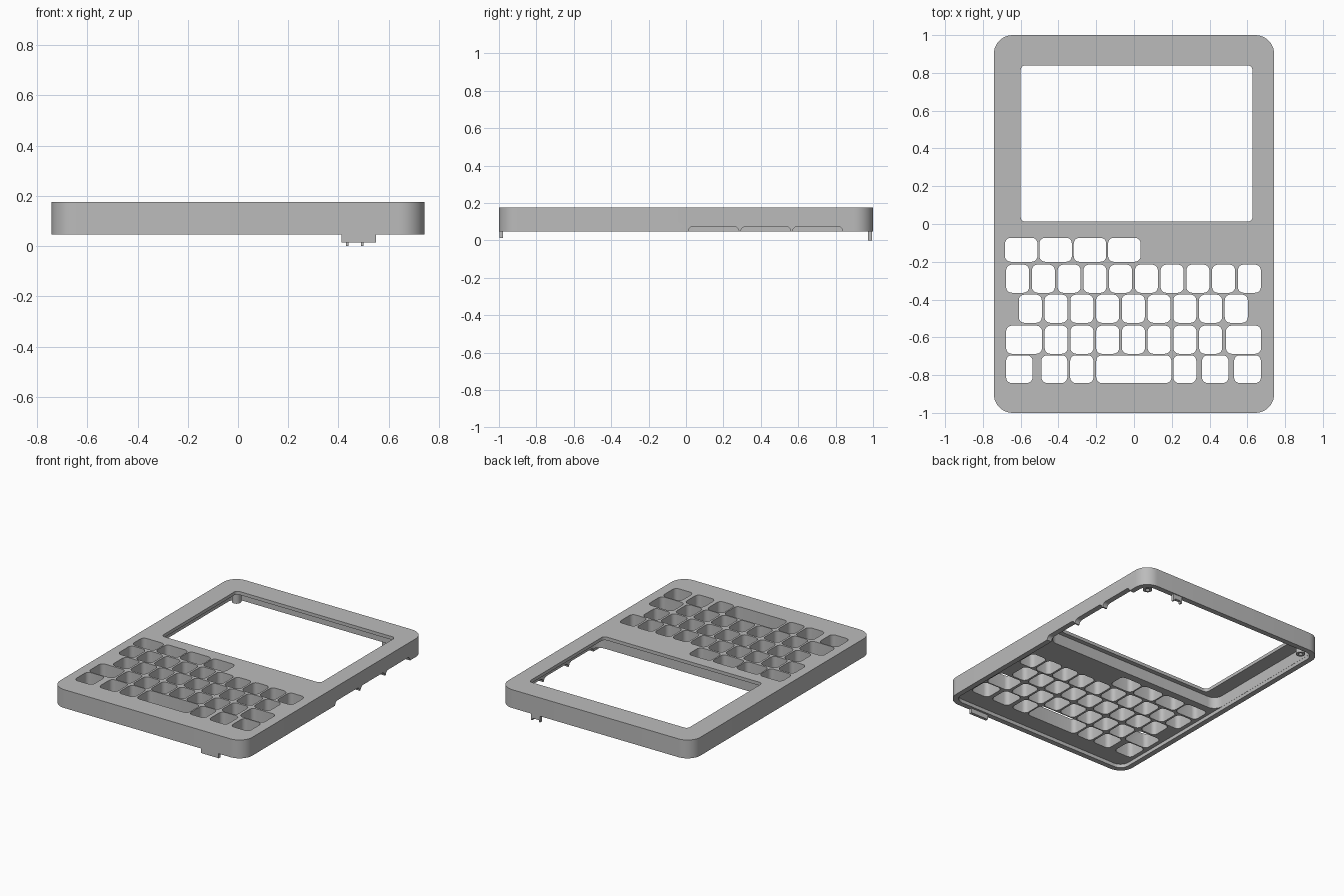
import bpy, bmesh, math
from mathutils import Matrix

cube = bpy.data.objects.get("Cube")
if cube:
    bpy.data.objects.remove(cube, do_unlink=True)

grey = bpy.data.materials.new("grey_plastic")
grey.use_nodes = True
colour = (0.5, 0.5, 0.5, 1)
grey.diffuse_color = colour
grey.node_tree.nodes["Principled BSDF"].inputs["Base Color"].default_value = colour


def add_prism(bm, x0, x1, y0, y1, z0, z1, r, segs=6, edge=0.0):
    """Upright block with rounded corners and an optional rounded top edge."""
    corners = [(x1 - r, y1 - r), (x0 + r, y1 - r), (x0 + r, y0 + r), (x1 - r, y0 + r)]
    ring = []
    for i, (cx, cy) in enumerate(corners):
        for k in range(segs + 1):
            a = math.pi / 2 * (i + k / segs)
            ring.append((cx + r * math.cos(a), cy + r * math.sin(a)))
    low = [bm.verts.new((x, y, z0)) for x, y in ring]
    top = [bm.verts.new((x, y, z1)) for x, y in ring]
    n = len(ring)
    bm.faces.new(low[::-1])
    lid = bm.faces.new(top)
    for i in range(n):
        j = (i + 1) % n
        bm.faces.new((low[i], low[j], top[j], top[i]))
    if edge:
        bmesh.ops.bevel(bm, geom=list(lid.edges), offset=edge, segments=3,
                        profile=0.5, affect='EDGES')


def make(name, bm):
    mesh = bpy.data.meshes.new(name)
    bm.to_mesh(mesh)
    bm.free()
    mesh.materials.append(grey)
    ob = bpy.data.objects.new(name, mesh)
    bpy.context.collection.objects.link(ob)
    return ob


def prisms(name, blocks, **kw):
    bm = bmesh.new()
    for b in blocks:
        add_prism(bm, *b, **kw)
    return make(name, bm)


def box(name, x0, x1, y0, y1, z0, z1):
    bm = bmesh.new()
    bmesh.ops.create_cube(bm, size=1, matrix=Matrix.Translation(
        ((x0 + x1) / 2, (y0 + y1) / 2, (z0 + z1) / 2))
        @ Matrix.Diagonal((x1 - x0, y1 - y0, z1 - z0, 1)))
    return make(name, bm)


def cut(ob, cutter):
    """Subtract the cutter, bake the result and drop the cutter."""
    cutter.hide_render = True
    mod = ob.modifiers.new("cut", 'BOOLEAN')
    mod.operation = 'DIFFERENCE'
    mod.solver = 'EXACT'
    mod.object = cutter
    deps = bpy.context.evaluated_depsgraph_get()
    mesh = bpy.data.meshes.new_from_object(ob.evaluated_get(deps))
    ob.modifiers.clear()
    ob.data = mesh
    bpy.data.objects.remove(cutter, do_unlink=True)


# Outer shell, hollow underneath: shallow under the keys, deep under the screen
body = prisms("case_top", [(-0.742, 0.742, -1, 1, 0.047, 0.175, 0.1)], segs=10, edge=0.008)
cut(body, prisms("key_cavity", [(-0.705, 0.705, -0.963, 0.963, 0, 0.072, 0.065)], segs=8))
cut(body, prisms("screen_cavity", [(-0.704, 0.704, -0.02, 0.962, -0.01, 0.152, 0.064)], segs=8))

# Screen opening
cut(body, prisms("window", [(-0.6, 0.627, 0.012, 0.84, -0.1, 0.3, 0.025)]))

# Key openings: each row is (low y, high y, [(left x, right x), ...])
P, W = 0.1363, 0.122


def run(start, count, pitch=P, width=W):
    return [(start + i * pitch, start + i * pitch + width) for i in range(count)]


rows = [
    (-0.2, -0.073, run(-0.683, 4, 0.182, 0.172)),
    (-0.364, -0.215, run(-0.677, 10)),
    (-0.523, -0.374, run(-0.61, 9)),
    (-0.687, -0.538, [(-0.677, -0.487)] + run(-0.473, 7) + [(0.487, 0.673)]),
    (-0.842, -0.695, [(-0.677, -0.537), (-0.49, -0.353), (-0.338, -0.215), (-0.2, 0.198),
                      (0.208, 0.33), (0.36, 0.5), (0.53, 0.672)]),
]
cut(body, prisms("keys", [(a, b, y0, y1, -0.1, 0.3, 0.03)
                          for y0, y1, spans in rows for a, b in spans], segs=5))

# Three round-topped notches along the lower edge of the left side
bm = bmesh.new()
for y0, y1 in ((0.012, 0.283), (0.293, 0.56), (0.57, 0.838)):
    add_prism(bm, -0.075, 0.05, y0, y1, 0.66, 0.8, 0.028)
bmesh.ops.transform(bm, matrix=Matrix.Rotation(math.pi / 2, 4, 'Y'), verts=bm.verts)
cut(body, make("notches", bm))

# Hollow screw posts behind the screen corners
posts = []
for side, label in ((1, "left"), (-1, "right")):
    bm = bmesh.new()
    rings = []
    for r, z in ((0.03, 0.16), (0.03, 0.06), (0.014, 0.06), (0.014, 0.15)):
        rings.append([bm.verts.new((side * 0.645 + r * math.cos(k * math.tau / 20),
                                    0.905 + r * math.sin(k * math.tau / 20), z))
                      for k in range(20)])
    for a, b in zip(rings, rings[1:]):
        for k in range(20):
            j = (k + 1) % 20
            bm.faces.new((a[k], b[k], b[j], a[j]))
    bm.faces.new(rings[-1])
    # the top ring is open, so close it inside the plate for clean normals
    bm.faces.new(rings[0])
    bmesh.ops.recalc_face_normals(bm, faces=bm.faces)
    posts.append(make(label + "_screw_post", bm))

# Snap tabs under the front and back rims
box("front_tab", 0.412, 0.55, -0.998, -0.978, 0.014, 0.06)
box("back_tab", 0.43, 0.5, 0.974, 0.994, 0.014, 0.06)
for i, x in enumerate((0.43, 0.49)):
    box("back_tab_prong_%d" % (i + 1), x, x + 0.01, 0.974, 0.994, 0, 0.02)

# Smooth the rounded corners, keep hard edges
bpy.context.view_layer.update()
for ob in [body] + posts:
    ob.select_set(True)
bpy.context.view_layer.objects.active = body
bpy.ops.object.shade_smooth_by_angle(angle=math.radians(30))
